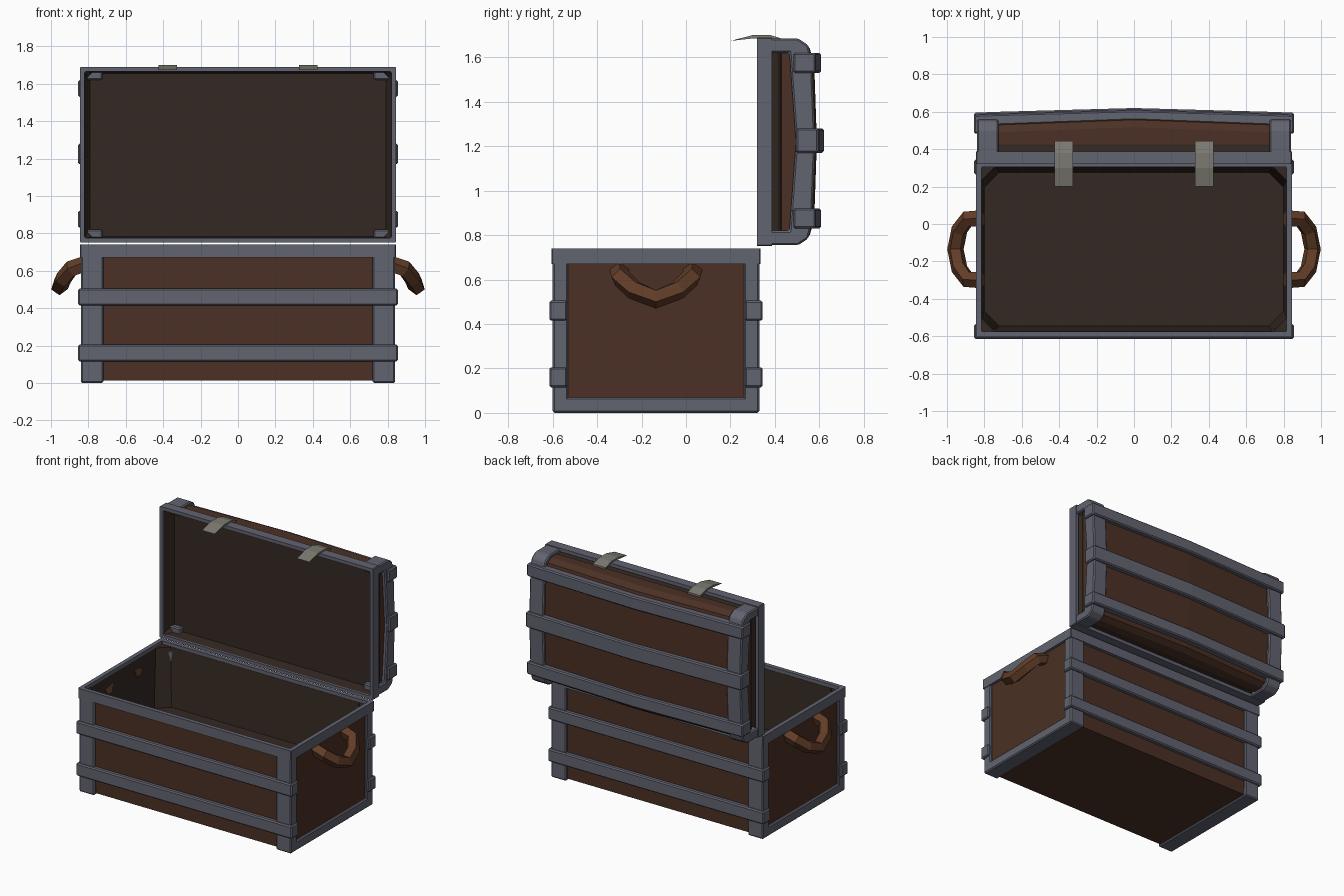
import bpy, bmesh, math
from mathutils import Vector, Matrix

if "Cube" in bpy.data.objects:
    bpy.data.objects.remove(bpy.data.objects["Cube"])

def mat(name, col):
    m = bpy.data.materials.new(name)
    m.diffuse_color = (*col, 1)
    m.use_nodes = True
    m.node_tree.nodes["Principled BSDF"].inputs["Base Color"].default_value = m.diffuse_color
    return m

WOOD = mat("dark_wood", (0.07, 0.03, 0.018))
LINING = mat("lining", (0.035, 0.022, 0.016))
IRON = mat("iron", (0.12, 0.125, 0.16))
BRASS = mat("dull_clasp", (0.2, 0.195, 0.165))
GRIP = mat("grip", (0.12, 0.045, 0.02))

def loft(name, rings, m, caps=True, closed=False, bevel=0):
    """Skin a list of equal-length point rings."""
    bm = bmesh.new()
    vs = [[bm.verts.new(p) for p in r] for r in rings]
    n = len(vs[0])
    pairs = list(zip(vs, vs[1:])) + ([(vs[-1], vs[0])] if closed else [])
    for a, b in pairs:
        for i in range(n):
            bm.faces.new((a[i], a[(i + 1) % n], b[(i + 1) % n], b[i]))
    if caps and not closed:
        bm.faces.new(vs[0])
        bm.faces.new(vs[-1])
    bmesh.ops.recalc_face_normals(bm, faces=bm.faces)
    me = bpy.data.meshes.new(name)
    bm.to_mesh(me)
    bm.free()
    me.materials.append(m)
    ob = bpy.data.objects.new(name, me)
    bpy.context.collection.objects.link(ob)
    if bevel:
        b = ob.modifiers.new("bevel", "BEVEL")
        b.width, b.segments = bevel, 1
    return ob

def place(axis, p, d):
    """Put a 2D point on the plane at depth d along an axis."""
    return {"x": (d, p[0], p[1]), "y": (p[0], d, p[1]), "z": (p[0], p[1], d)}[axis]

def prism(name, pts, axis, lo, hi, m, bevel=0.008):
    return loft(name, [[place(axis, p, d) for p in pts] for d in (lo, hi)], m, bevel=bevel)

def octo(axis, d, hx, hy, c, cy):
    """Rectangle with cut corners, centred on (0, cy)."""
    pts = [(hx, hy - c), (hx - c, hy), (c - hx, hy), (-hx, hy - c),
           (-hx, c - hy), (c - hx, -hy), (hx - c, -hy), (hx, c - hy)]
    return [place(axis, (x, y + cy), d) for x, y in pts]

def rim(name, axis, lo, hi, hx, hy, t, cy):
    loft(name, [octo(axis, d, hx - k, hy - k, 0.005, cy)
                for d, k in ((lo, 0), (hi, 0), (hi, t), (lo, t))], IRON, closed=True)

CY, CZ = -0.135, 1.22   # centres of base and lid

# base: wooden shell, lining and rim
loft("base_shell", [octo("z", 0.012, .825, .445, .01, CY), octo("z", 0.70, .825, .445, .01, CY),
                    octo("z", 0.70, .815, .438, .07, CY)], WOOD)
loft("base_lining", [octo("z", 0.715, .825, .445, .01, CY), octo("z", 0.715, .815, .438, .07, CY),
                     octo("z", 0.30, .80, .41, .08, CY)], LINING, caps=False)
bpy.data.objects["base_lining"].data.update()
bm = bmesh.new()                       # open the shell top, floor the lining
for nm, cap in (("base_shell", False), ("base_lining", True)):
    me = bpy.data.objects[nm].data
    bm.from_mesh(me)
    if cap:
        low = [e for e in bm.edges if e.is_boundary and e.verts[0].co.z < 0.4]
        bmesh.ops.contextual_create(bm, geom=low)
    else:
        top = [f for f in bm.faces if f.calc_center_median().z > 0.69]
        bmesh.ops.delete(bm, geom=top, context="FACES")
    bm.to_mesh(me)
    bm.clear()
bm.free()
rim("base_rim", "z", 0.67, 0.74, .845, .47, .03, CY)

# base: corner posts, foot bars and bands
for sx in (-1, 1):
    side = "right" if sx > 0 else "left"
    for sy in (-1, 1):
        post = [(.72, .465), (.84, .465), (.84, .395), (.815, .395), (.72, .44)]
        prism(f"corner_post_{side}_{'back' if sy > 0 else 'front'}",
              [(sx * x, CY + sy * y) for x, y in post], "z", 0, 0.69, IRON)
    bar = [(sx * .72, 0), (sx * .84, 0), (sx * .84, .07), (sx * .72, .07)]
    prism(f"foot_bar_{side}", bar, "y", CY - .463, CY + .463, IRON)
for sy in (-1, 1):
    for i, z in enumerate((0.115, 0.415)):
        band = [(-.855, .48), (.855, .48), (.855, .40), (.82, .40), (.74, .442),
                (-.74, .442), (-.82, .40), (-.855, .40)]
        prism(f"base_band_{'back' if sy > 0 else 'front'}_{i}",
              [(x, CY + sy * y) for x, y in band], "z", z, z + .09, IRON)

# handles: bent five-sided tubes
path = [(.81, -.165, .635), (.89, -.16, .61), (.935, -.10, .555), (.955, 0, .515),
        (.935, .10, .555), (.89, .16, .61), (.81, .165, .635)]
for sx in (-1, 1):
    P = [Vector(p) for p in path]
    rings = []
    for i, p in enumerate(P):
        t = (P[min(i + 1, 6)] - P[max(i - 1, 0)]).normalized()
        u = Vector((.6, 0, .8))
        u = (u - t * u.dot(t)).normalized()
        v = t.cross(u)
        ring = [p + .046 * (u * math.cos(a) + v * math.sin(a))
                for a in (k * math.tau / 5 for k in range(5))]
        rings.append([(sx * q.x, q.y + CY, q.z) for q in ring])
    loft(f"handle_{'right' if sx > 0 else 'left'}", rings, GRIP)

# lid: rim, lining and domed wood
rim("lid_rim", "y", 0.32, 0.387, .845, .47, .025, CZ)
loft("lid_lining", [octo("y", .335, .83, .455, .01, CZ), octo("y", .335, .82, .445, .01, CZ),
                    octo("y", .42, .79, .435, .04, CZ), octo("y", .43, .82, .445, .01, CZ)],
     LINING, closed=False, caps=False)
prism("lid_lining_panel", [(-.8, CZ - .44), (.8, CZ - .44), (.8, CZ + .44), (-.8, CZ + .44)],
      "y", .415, .43, LINING, 0)
half = [(.38, .445), (.49, .445), (.53, .42), (.55, .35), (.562, 0)]
dome = half + [(y, -z) for y, z in half[-2::-1]]
rings = [[(x, y + k * (y > .45), CZ + z * s) for y, z in
          [(.425, .445)] + dome[1:-1] + [(.425, -.445)]]
         for x, k, s in ((-.815, -.02, .98), (-.72, 0, 1), (0, .027, 1), (.72, 0, 1), (.815, -.02, .98))]
loft("lid_wood", rings, WOOD)

# lid: arched end frames
outer = [(.38, .465), (.505, .465), (.55, .435), (.567, .37), (.582, 0)]
inner = [(.38, .40), (.465, .40), (.495, 0)]
arch = outer + [(y, -z) for y, z in outer[-2::-1]] + \
    [(y, -z) for y, z in inner] + [(y, z) for y, z in inner[-2::-1]]
for sx in (-1, 1):
    prism(f"lid_frame_{'right' if sx > 0 else 'left'}", [(y, CZ + z) for y, z in arch],
          "x", sx * .725, sx * .84, IRON)

# lid: bowed bands
for i, (z, dy) in enumerate(((.83, -.012), (1.17, 0), (1.53, -.012))):
    bow = [(-.855, .495), (-.855, .595), (-.72, .60), (0, .62),
           (.72, .60), (.855, .595), (.855, .495)]
    h = .11 if i == 1 else .09
    prism(f"lid_band_{i}", [(x, y + dy) for x, y in bow], "z", z, z + h, IRON)

# clasps on the lid edge
hook = [(.20, 1.674), (.30, 1.70), (.38, 1.70), (.445, 1.68), (.445, 1.668), (.38, 1.685), (.30, 1.685)]
for sx in (-1, 1):
    prism(f"clasp_{'right' if sx > 0 else 'left'}", hook, "x", sx * .375 - .05, sx * .375 + .05, BRASS, 0)
